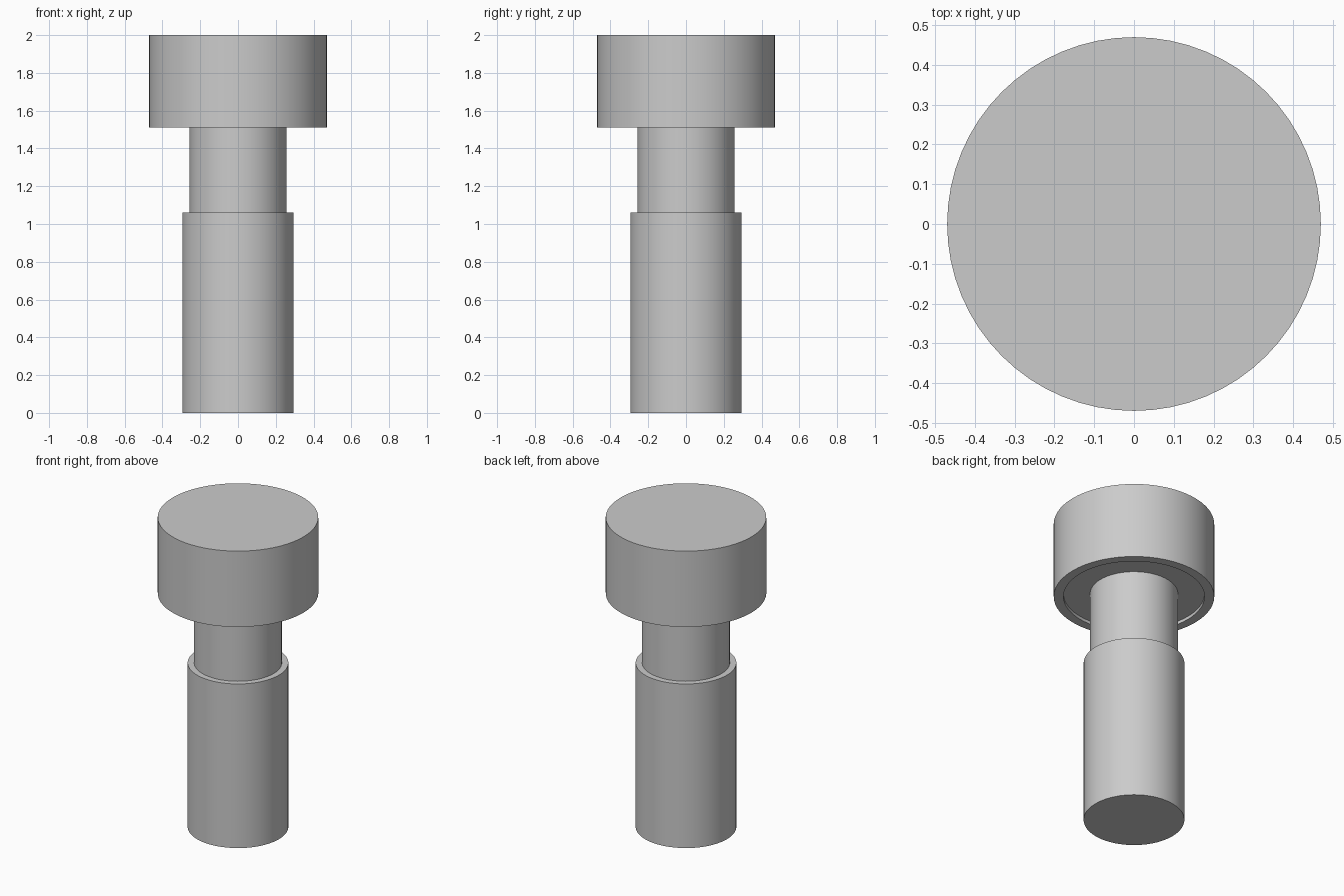
import bpy
import bmesh
import math

if "Cube" in bpy.data.objects:
    bpy.data.objects.remove(bpy.data.objects["Cube"])

SEGMENTS = 64

steel = bpy.data.materials.new("plain grey")
steel.diffuse_color = (0.6, 0.6, 0.6, 1)
steel.use_nodes = True
steel.node_tree.nodes["Principled BSDF"].inputs["Base Color"].default_value = steel.diffuse_color


def lathe(name, profile):
    """Spin an (r, z) profile around z; the ends of the profile lie on the axis."""
    bm = bmesh.new()
    verts = [bm.verts.new((r, 0, z)) for r, z in profile]
    edges = [bm.edges.new(pair) for pair in zip(verts, verts[1:])]
    bmesh.ops.spin(bm, geom=verts + edges, cent=(0, 0, 0), axis=(0, 0, 1),
                   angle=2 * math.pi, steps=SEGMENTS)
    bmesh.ops.remove_doubles(bm, verts=bm.verts[:], dist=1e-4)
    bmesh.ops.recalc_face_normals(bm, faces=bm.faces[:])
    mesh = bpy.data.meshes.new(name)
    bm.to_mesh(mesh)
    bm.free()
    mesh.materials.append(steel)
    obj = bpy.data.objects.new(name, mesh)
    bpy.context.collection.objects.link(obj)
    bpy.ops.object.select_all(action='DESELECT')
    obj.select_set(True)
    bpy.context.view_layer.objects.active = obj
    bpy.ops.object.shade_smooth_by_angle(angle=math.radians(30))
    return obj


# Whole bolt in one profile: thick shank, thin neck, recessed head underside, head
lathe("bolt", [
    (0, 0), (0.295, 0), (0.295, 1.06),
    (0.257, 1.06), (0.257, 1.53),
    (0.413, 1.53), (0.413, 1.51),
    (0.47, 1.51), (0.47, 2.0), (0, 2.0),
])
